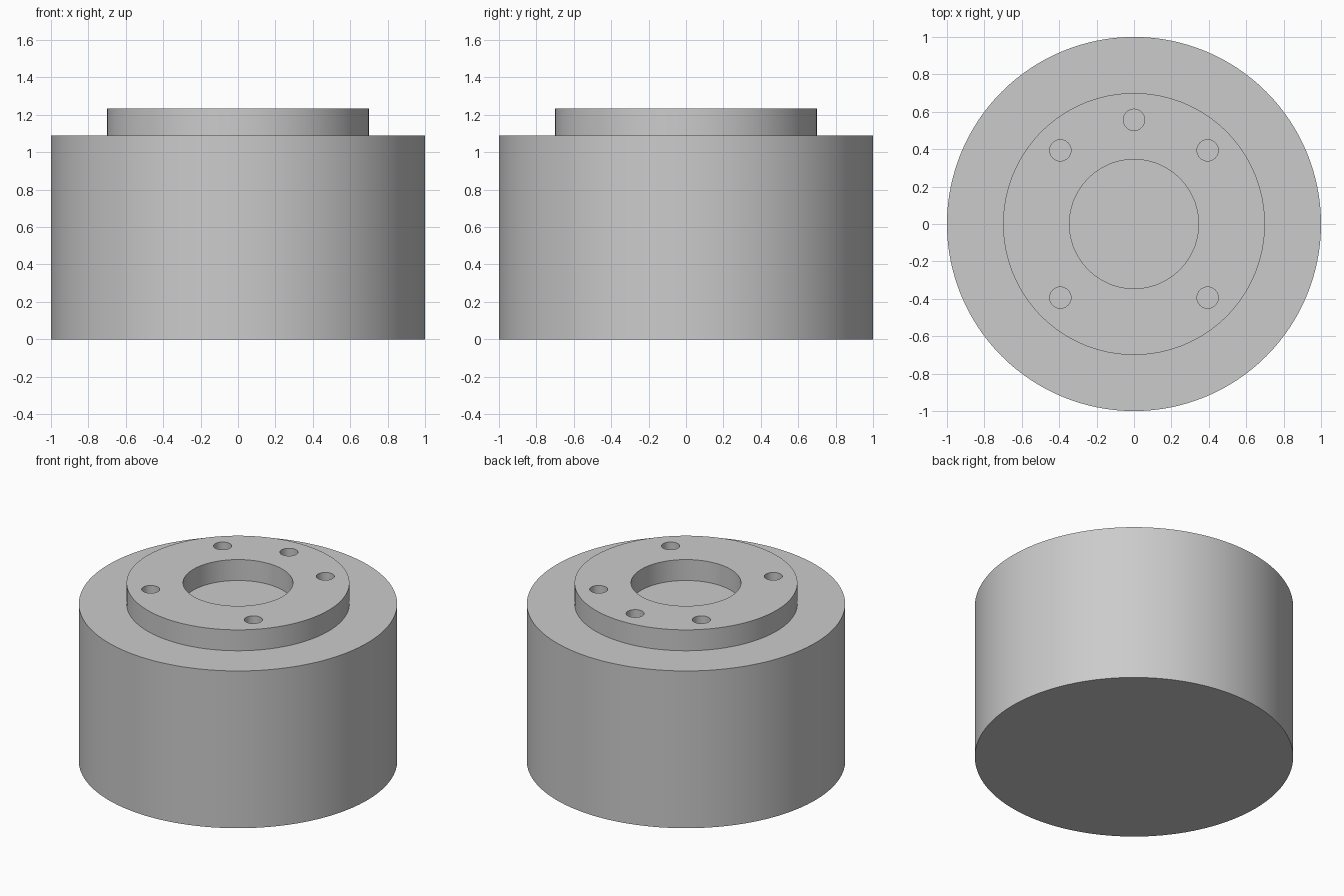
import bpy, math

if "Cube" in bpy.data.objects:
    bpy.data.objects.remove(bpy.data.objects["Cube"])

BODY_TOP, HUB_TOP = 1.09, 1.235

grey = bpy.data.materials.new("plain_grey")
grey.diffuse_color = (0.6, 0.6, 0.6, 1)
grey.use_nodes = True
grey.node_tree.nodes["Principled BSDF"].inputs["Base Color"].default_value = grey.diffuse_color


def lathe(name, profile, sides):
    """Spin a closed (radius, height) profile whose ends lie on the axis."""
    verts, faces = [], []
    for r, z in profile:
        for i in range(sides):
            a = 2 * math.pi * i / sides
            verts.append((r * math.cos(a), r * math.sin(a), z))
    for k in range(len(profile) - 1):
        for i in range(sides):
            j = (i + 1) % sides
            faces.append((k * sides + i, k * sides + j,
                          (k + 1) * sides + j, (k + 1) * sides + i))
    last = (len(profile) - 1) * sides
    faces.append(tuple(reversed(range(sides))))
    faces.append(tuple(range(last, last + sides)))
    mesh = bpy.data.meshes.new(name)
    mesh.from_pydata(verts, [], faces)
    mesh.materials.append(grey)
    obj = bpy.data.objects.new(name, mesh)
    bpy.context.collection.objects.link(obj)
    return obj


# Drum body with raised hub and central recess
drum = lathe("drum_with_hub", [(1, 0), (1, BODY_TOP), (0.70, BODY_TOP),
                               (0.70, HUB_TOP), (0.345, HUB_TOP),
                               (0.345, BODY_TOP)], 128)

# Five bolt holes: four on the diagonals and one at the back
for angle in (45, 90, 135, 225, 315):
    cutter = lathe("bolt_hole_cutter", [(0.057, BODY_TOP), (0.057, 1.4)], 32)
    a = math.radians(angle)
    cutter.location = (0.557 * math.cos(a), 0.557 * math.sin(a), 0)
    cutter.hide_render = True
    bpy.context.view_layer.objects.active = drum
    cut = drum.modifiers.new("bolt_hole", 'BOOLEAN')
    cut.operation = 'DIFFERENCE'
    cut.solver = 'EXACT'
    cut.object = cutter
    bpy.ops.object.modifier_apply(modifier=cut.name)
    bpy.data.objects.remove(cutter)

# Smooth walls, sharp rims
bpy.ops.object.select_all(action='DESELECT')
drum.select_set(True)
bpy.context.view_layer.objects.active = drum
bpy.ops.object.shade_smooth_by_angle(angle=math.radians(30))
